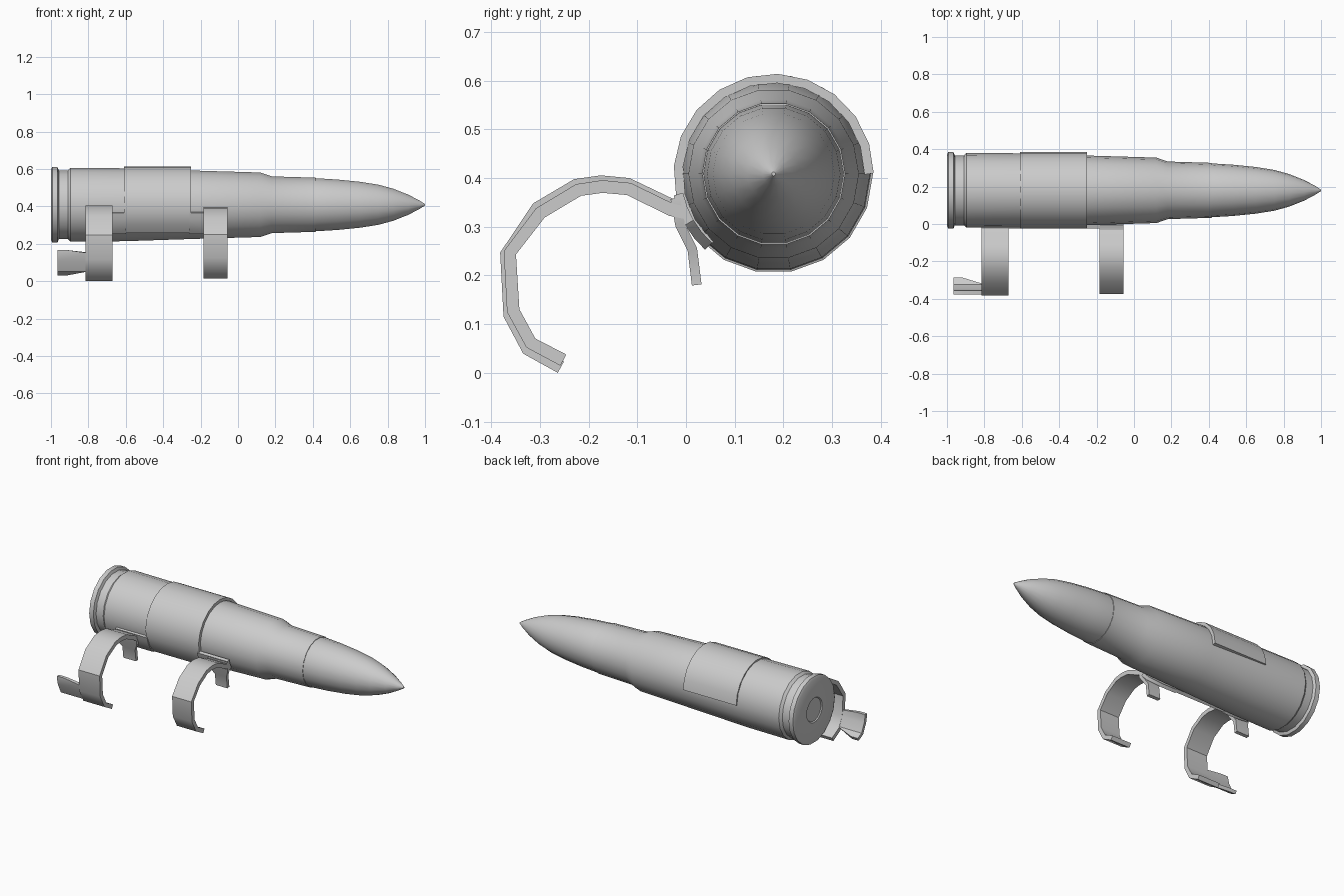
import bpy, bmesh, math
from mathutils import Vector

if "Cube" in bpy.data.objects:
    bpy.data.objects.remove(bpy.data.objects["Cube"])

CY, CZ = 0.18, 0.405      # long axis of the round
SIDES = 18


def finish(name, bm, angle=35):
    bmesh.ops.recalc_face_normals(bm, faces=bm.faces)
    me = bpy.data.meshes.new(name)
    bm.to_mesh(me)
    bm.free()
    ob = bpy.data.objects.new(name, me)
    bpy.context.collection.objects.link(ob)
    bpy.ops.object.select_all(action='DESELECT')
    ob.select_set(True)
    bpy.context.view_layer.objects.active = ob
    bpy.ops.object.shade_smooth_by_angle(angle=math.radians(angle))
    return ob


def lathe(name, profile):
    """Closed solid turned around the long axis; profile = (x, radius)."""
    bm = bmesh.new()
    rings = []
    for x, r in profile:
        rings.append([bm.verts.new((x, CY + r * math.cos(2 * math.pi * i / SIDES),
                                    CZ + r * math.sin(2 * math.pi * i / SIDES)))
                      for i in range(SIDES)])
    for a, b in zip(rings, rings[1:]):
        for i in range(SIDES):
            j = (i + 1) % SIDES
            bm.faces.new((a[i], a[j], b[j], b[i]))
    bm.faces.new(rings[0])
    bm.faces.new(rings[-1])
    return finish(name, bm)


def strip(name, path, spans, thick):
    """Bent sheet: path in (y, z), one (x0, x1) span per point or one for all."""
    if len(spans) == 1:
        spans = spans * len(path)
    pts = [Vector(p) for p in path]
    bm = bmesh.new()
    rings = []
    for i, p in enumerate(pts):
        t = (pts[min(i + 1, len(pts) - 1)] - pts[max(i - 1, 0)]).normalized()
        n = Vector((-t.y, t.x)) * thick / 2
        x0, x1 = spans[i]
        rings.append([bm.verts.new((x, q.x, q.y)) for x, q in
                      ((x0, p + n), (x1, p + n), (x1, p - n), (x0, p - n))])
    for a, b in zip(rings, rings[1:]):
        for i in range(4):
            j = (i + 1) % 4
            bm.faces.new((a[i], a[j], b[j], b[i]))
    bm.faces.new(rings[0])
    bm.faces.new(rings[-1])
    return finish(name, bm)


def arc(r, a0, a1, n):
    angles = [math.radians(a0 + (a1 - a0) * i / n) for i in range(n + 1)]
    return [(CY + r * math.cos(a), CZ + r * math.sin(a)) for a in angles]


# Case with rim, groove, taper, shoulder and neck; shallow primer in the base
lathe("case", [(-0.992, 0.07), (-0.998, 0.075), (-1.0, 0.19), (-0.993, 0.204),
               (-0.965, 0.204), (-0.958, 0.187), (-0.91, 0.187), (-0.895, 0.2),
               (-0.61, 0.198), (-0.25, 0.186), (0.12, 0.175), (0.18, 0.154),
               (0.415, 0.147), (0.415, 0.13)])

# Pointed projectile seated in the neck
lathe("projectile", [(0.36, 0.14), (0.415, 0.144), (0.53, 0.137), (0.65, 0.125),
                     (0.75, 0.109), (0.83, 0.087), (0.91, 0.055), (0.97, 0.023),
                     (1.0, 0.004)])

# Band wrapped over the top of the case
strip("wrap_band", arc(0.196, 0, 228, 13), [(-0.61, -0.25)], 0.019)

# Two curved clips, each with a lower tab and a plate joining it to the band
clip = [(0.0, 0.335), (-0.03, 0.341), (-0.12, 0.384), (-0.175, 0.389), (-0.225, 0.382),
        (-0.305, 0.335), (-0.369, 0.24), (-0.362, 0.115), (-0.325, 0.045), (-0.257, 0.008)]
tab = [(-0.022, 0.355), (-0.012, 0.30), (0.013, 0.25), (0.022, 0.177)]
for side, x0, x1, inner, drop in (("rear", -0.815, -0.672, -0.60, 0.0),
                                  ("front", -0.055, -0.185, -0.26, 0.01)):
    path = [(y * (1 - drop * 2), z - drop if z > 0.3 else z + drop * (0.3 - z) * 5)
            for y, z in clip]
    strip(side + "_clip", path, [(x0, x1)], 0.026)
    m = (x1 - x0) * 0.2
    strip(side + "_clip_tab", tab,
          [(x0, x1), (x0, x1), (x0 + m, x1 - m), (x0 + m, x1 - m)], 0.02)
    strip(side + "_clip_plate", arc(0.2, 192, 228, 4),
          [(x0, inner), (x0, inner), (x0, inner), (x0 + m, inner), (x1 - m, inner)], 0.02)

# Small flared hook at the lower end of the rear clip
strip("clip_hook", [(-0.366, 0.163), (-0.366, 0.148), (-0.357, 0.11),
                    (-0.33, 0.055), (-0.29, 0.035)],
      [(-0.965, -0.915), (-0.965, -0.8), (-0.965, -0.8), (-0.965, -0.8), (-0.965, -0.92)], 0.02)

# Rest the model on z = 0
bpy.context.view_layer.update()
low = min((o.matrix_world @ v.co).z for o in bpy.context.scene.objects for v in o.data.vertices)
for o in bpy.context.scene.objects:
    o.location.z -= low
